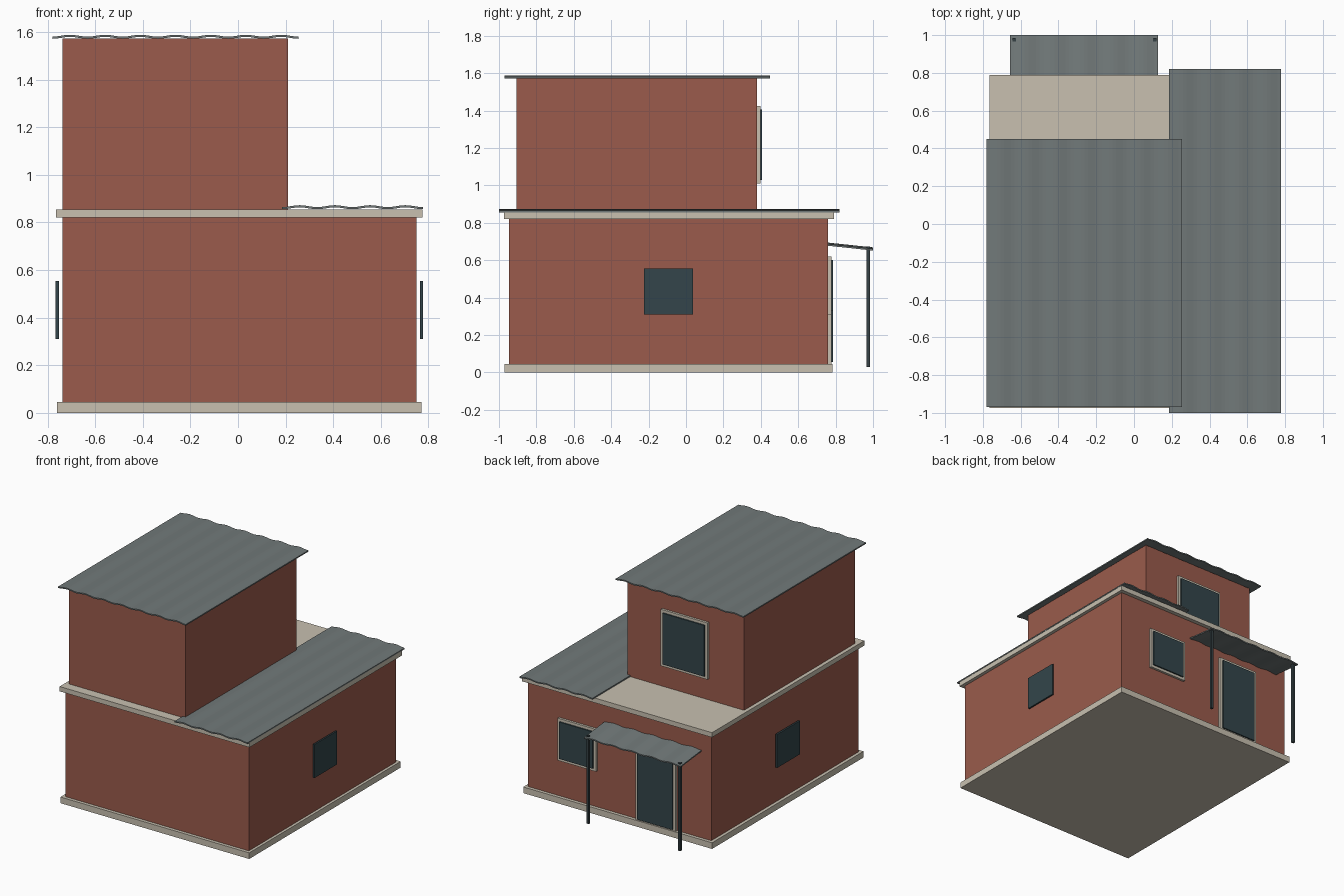
import bpy
import math

if "Cube" in bpy.data.objects:
    bpy.data.objects.remove(bpy.data.objects["Cube"])


def material(name, rgb):
    m = bpy.data.materials.new(name)
    m.diffuse_color = (*rgb, 1)
    m.use_nodes = True
    m.node_tree.nodes["Principled BSDF"].inputs["Base Color"].default_value = m.diffuse_color
    return m


BRICK = material("brick_red", (0.325, 0.105, 0.072))
STONE = material("pale_stone", (0.578, 0.527, 0.434))
ROOF = material("roof_grey", (0.165, 0.191, 0.191))
GLASS = material("dark_glass", (0.033, 0.060, 0.069))
METAL = material("dark_metal", (0.035, 0.052, 0.058))


def mesh_object(name, verts, faces, mat):
    me = bpy.data.meshes.new(name)
    me.from_pydata(verts, [], faces)
    me.materials.append(mat)
    ob = bpy.data.objects.new(name, me)
    bpy.context.collection.objects.link(ob)
    return ob


def box(name, x, y, z, mat):
    verts = [(a, b, c) for a in x for b in y for c in z]
    faces = [(0, 1, 3, 2), (4, 6, 7, 5), (0, 4, 5, 1),
             (2, 3, 7, 6), (0, 2, 6, 4), (1, 5, 7, 3)]
    return mesh_object(name, verts, faces, mat)


def wavy_sheet(name, x, y, z_front, z_back, waves, amp=0.004, thick=0.009):
    """Corrugated sheet: a wave profile across x, swept along y."""
    n = waves * 8
    verts, faces = [], []
    for i in range(n + 1):
        px = x[0] + (x[1] - x[0]) * i / n
        w = -amp * math.cos(2 * math.pi * waves * i / n)
        for py, pz in ((y[0], z_front), (y[1], z_back)):
            verts += [(px, py, pz + w - thick / 2), (px, py, pz + w + thick / 2)]
    for i in range(n):
        a, b = 4 * i, 4 * i + 4
        faces += [(a + 1, b + 1, b + 3, a + 3), (a, a + 2, b + 2, b),
                  (a, b, b + 1, a + 1), (a + 2, a + 3, b + 3, b + 2)]
    e = 4 * n
    faces += [(0, 1, 3, 2), (e, e + 2, e + 3, e + 1)]
    return mesh_object(name, verts, faces, ROOF)


def back_opening(name, x, z, y, border, sill):
    """Stone surround on a back wall with a dark panel on its face."""
    box(name + "_frame", x, (y - 0.005, y + 0.017), z, STONE)
    box(name + "_panel", (x[0] + border, x[1] - border), (y + 0.012, y + 0.027),
        (z[0] + sill, z[1] - border), GLASS)


# Masonry
box("base_slab", (-0.76, 0.77), (-0.97, 0.784), (0, 0.045), STONE)
box("ground_floor_walls", (-0.737, 0.75), (-0.946, 0.76), (0.045, 0.82), BRICK)
box("floor_slab", (-0.764, 0.775), (-0.974, 0.79), (0.82, 0.855), STONE)
box("upper_floor_walls", (-0.737, 0.21), (-0.905, 0.38), (0.855, 1.572), BRICK)

# Corrugated roofs
wavy_sheet("upper_roof", (-0.78, 0.255), (-0.97, 0.45), 1.58, 1.58, 7)
wavy_sheet("lower_roof", (0.185, 0.777), (-1.0, 0.82), 0.864, 0.864, 4)
wavy_sheet("porch_roof", (-0.657, 0.128), (0.755, 1.0), 0.686, 0.66, 5)

# Porch posts
for side, x in (("left", -0.633), ("right", 0.109)):
    box("porch_post_" + side, (x - 0.009, x + 0.009), (0.966, 0.984),
        (0.028, 0.672), METAL)

# Back door and windows
back_opening("door", (-0.46, -0.135), (0.045, 0.62), 0.76, 0.02, 0.01)
back_opening("lower_window", (0.187, 0.497), (0.31, 0.62), 0.76, 0.02, 0.02)
back_opening("upper_window", (-0.452, -0.073), (1.01, 1.425), 0.38, 0.02, 0.02)

# Side windows
for side, x in (("left", (-0.766, -0.753)), ("right", (0.765, 0.777))):
    box("side_window_" + side, x, (-0.225, 0.038), (0.31, 0.555), GLASS)
